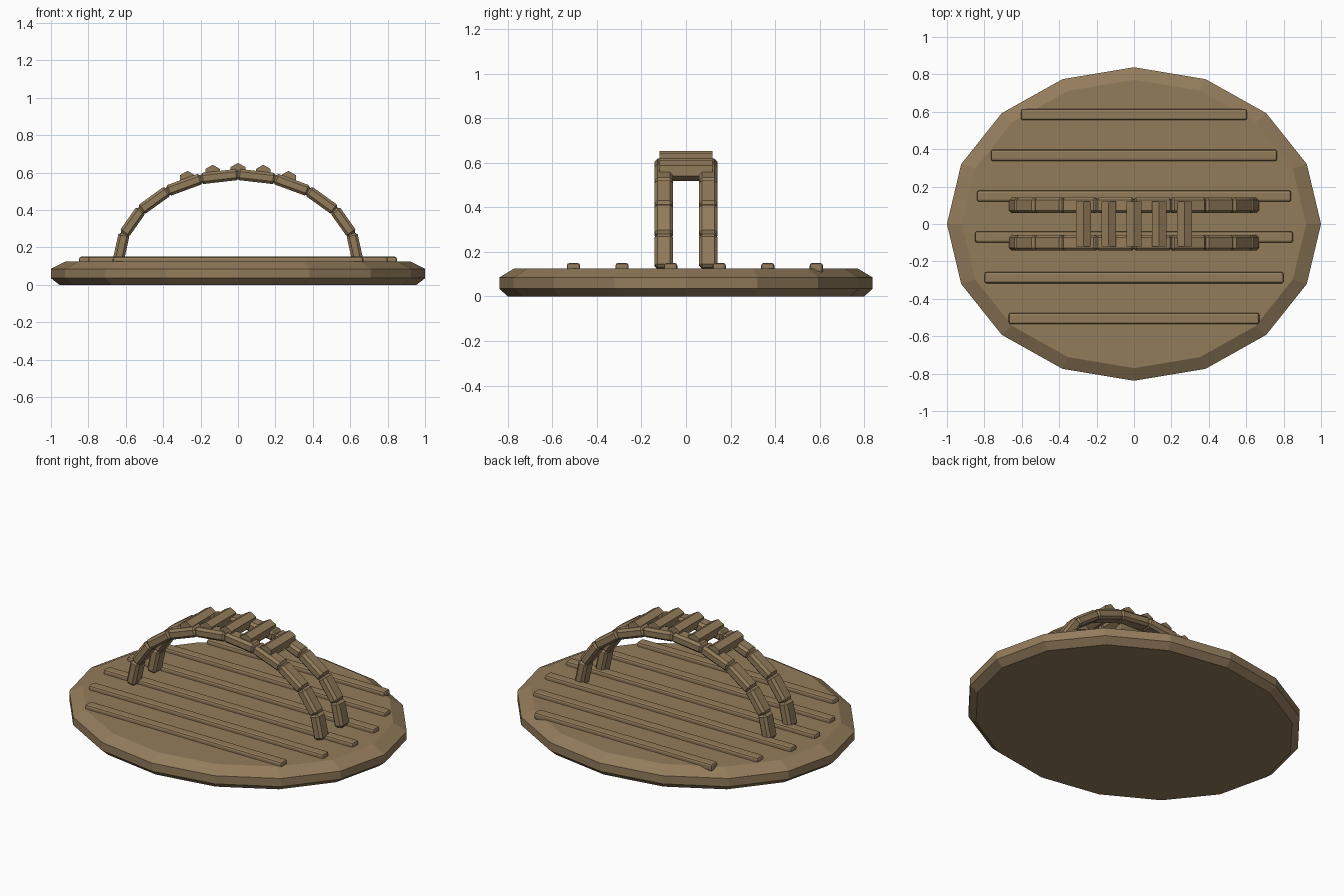
import bpy, bmesh
from math import sin, cos, pi, atan2, hypot, sqrt

cube = bpy.data.objects.get("Cube")
if cube:
    bpy.data.objects.remove(cube, do_unlink=True)

# One wood colour for everything
wood = bpy.data.materials.new("brown_wood")
wood.use_nodes = True
COLOUR = (0.29, 0.20, 0.105, 1)
wood.diffuse_color = COLOUR
wood.node_tree.nodes["Principled BSDF"].inputs["Base Color"].default_value = COLOUR


def finish(name, bm):
    bmesh.ops.recalc_face_normals(bm, faces=bm.faces)
    mesh = bpy.data.meshes.new(name)
    bm.to_mesh(mesh)
    bm.free()
    mesh.materials.append(wood)
    obj = bpy.data.objects.new(name, mesh)
    bpy.context.scene.collection.objects.link(obj)
    return obj


def loft(name, rings):
    """Skin a stack of equal rings and cap both ends."""
    bm = bmesh.new()
    loops = [[bm.verts.new(p) for p in ring] for ring in rings]
    n = len(loops[0])
    for a, b in zip(loops, loops[1:]):
        for i in range(n):
            j = (i + 1) % n
            bm.faces.new((a[i], a[j], b[j], b[i]))
    bm.faces.new(loops[0])
    bm.faces.new(loops[-1])
    return finish(name, bm)


def chamfered_box(name, size, location, tilt=0, width=0.012, segments=1):
    bm = bmesh.new()
    bmesh.ops.create_cube(bm, size=1)
    bmesh.ops.scale(bm, vec=size, verts=bm.verts)
    bmesh.ops.bevel(bm, geom=bm.edges[:], offset=width, segments=segments,
                    profile=0.5, affect='EDGES')
    obj = finish(name, bm)
    obj.location = location
    obj.rotation_euler.y = tilt
    return obj


# Oval lid with chamfered rims
SIDES = 16
rims = [(0.955, 0), (1, 0.035), (1, 0.085), (0.92, 0.125)]
loft("lid", [[(s * cos(2 * pi * i / SIDES), 0.838 * s * sin(2 * pi * i / SIDES), z)
              for i in range(SIDES)] for s, z in rims])

# Raised slats across the lid
half_lengths = [0.67, 0.80, 0.85, 0.84, 0.765, 0.605]
for i, half in enumerate(half_lengths):
    chamfered_box(f"slat_{i + 1}", (2 * half, 0.06, 0.045),
                  (0, -0.505 + 0.218 * i, 0.1275), segments=2)

# Two handle arches made of straight chamfered blocks
SPAN, RISE, FOOT, BLOCKS = 0.64, 0.46, 0.13, 10
arch = [(SPAN * cos(pi * i / BLOCKS), FOOT + RISE * sin(pi * i / BLOCKS))
        for i in range(BLOCKS + 1)]
for side, y in (("front", -0.1), ("back", 0.1)):
    for i, ((x0, z0), (x1, z1)) in enumerate(zip(arch, arch[1:])):
        chamfered_box(f"{side}_arch_block_{i + 1}",
                      (hypot(x1 - x0, z1 - z0) + 0.008, 0.083, 0.06),
                      ((x0 + x1) / 2, y, (z0 + z1) / 2),
                      -atan2(z1 - z0, x1 - x0), 0.014)

# Hexagonal grip rungs joining the arches
for i in range(5):
    x = 0.135 * (i - 2)
    z = FOOT + RISE * sqrt(1 - (x / SPAN) ** 2) + 0.017
    loft(f"grip_rung_{i + 1}",
         [[(x + 0.045 * sin(pi * k / 3), y, z + 0.045 * cos(pi * k / 3))
           for k in range(6)] for y in (-0.12, 0.12)])
